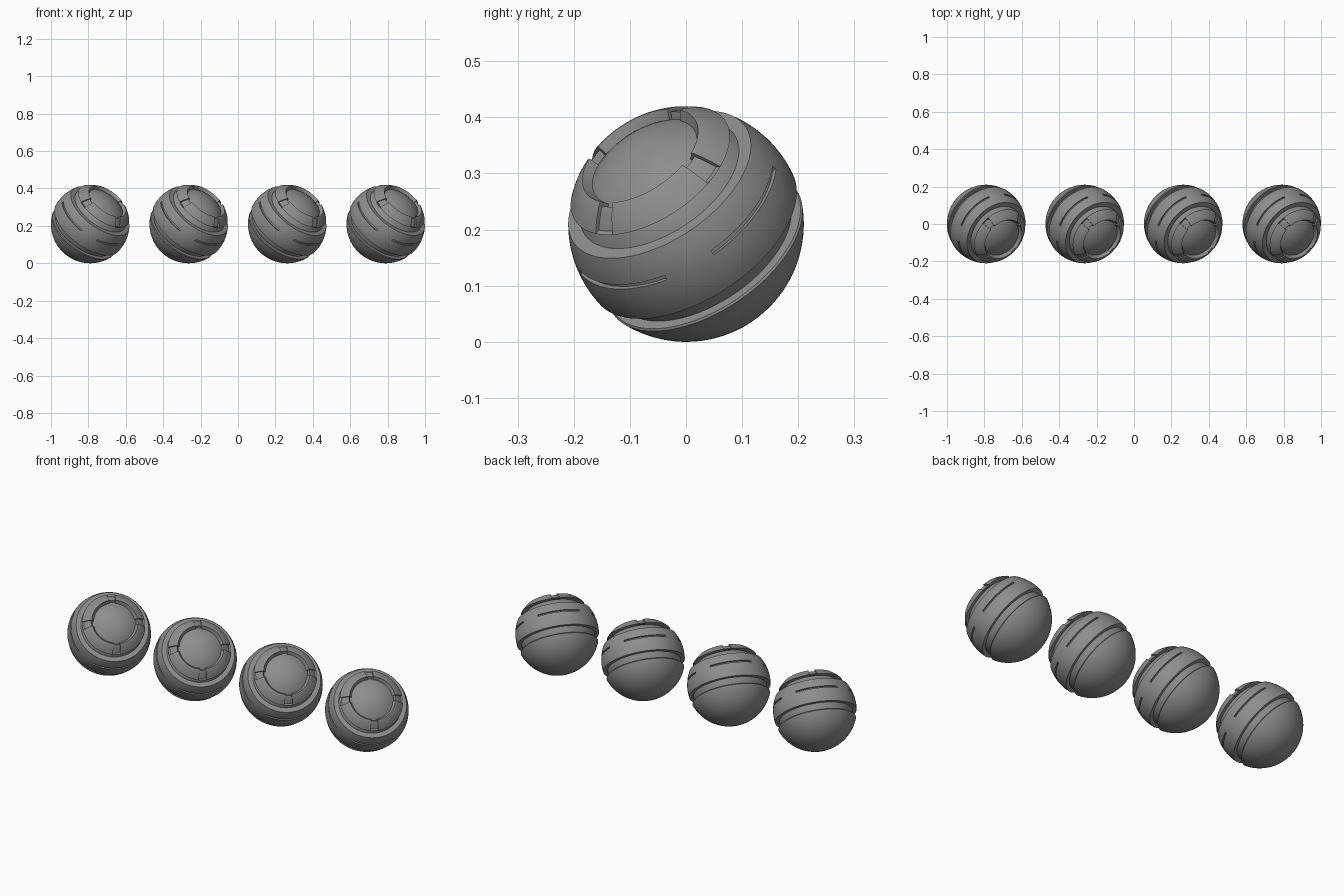
import bpy, bmesh, math
from mathutils import Matrix, Vector

if "Cube" in bpy.data.objects:
    bpy.data.objects.remove(bpy.data.objects["Cube"])

R = 0.21          # outer shell radius
CORE = 0.189      # inner ball radius
SEGS = 120

grey = bpy.data.materials.new("mid_grey")
grey.use_nodes = True
grey.diffuse_color = (0.27, 0.27, 0.27, 1)
grey.node_tree.nodes["Principled BSDF"].inputs["Base Color"].default_value = (0.27, 0.27, 0.27, 1)


def arc(radius, h0, h1, steps):
    """Profile points (r, h) on a sphere between two heights."""
    a0, a1 = math.asin(h0 / radius), math.asin(h1 / radius)
    angles = [a0 + (a1 - a0) * i / steps for i in range(steps + 1)]
    return [(radius * math.cos(a), radius * math.sin(a)) for a in angles]


def lathe(profile, closed):
    """Spin a profile about the local z axis."""
    bm = bmesh.new()
    verts = [bm.verts.new((r, 0, h)) for r, h in profile]
    pairs = list(zip(verts, verts[1:]))
    if closed:
        pairs.append((verts[-1], verts[0]))
    edges = [bm.edges.new(p) for p in pairs]
    bmesh.ops.spin(bm, geom=verts + edges, cent=(0, 0, 0), axis=(0, 0, 1),
                   angle=math.tau, steps=SEGS, use_merge=True)
    bmesh.ops.remove_doubles(bm, verts=bm.verts, dist=0.0002)
    bmesh.ops.recalc_face_normals(bm, faces=bm.faces)
    return bm


def recess(bm, half_angle, depth, rule):
    """Sink faces in four evenly spaced angular windows."""
    faces = []
    for f in bm.faces:
        c = f.calc_center_median()
        turn = (math.degrees(math.atan2(c.y, c.x)) - 35 + 45) % 90 - 45
        if abs(turn) < half_angle and rule(c):
            faces.append(f)
    bmesh.ops.inset_region(bm, faces=faces, thickness=0.0004, depth=-depth,
                           use_even_offset=True)


def to_mesh(bm, name):
    mesh = bpy.data.meshes.new(name)
    bm.to_mesh(mesh)
    bm.free()
    mesh.materials.append(grey)
    return mesh


parts = {}

# Inner ball, seen as the lens and in the grooves
parts["inner_ball"] = to_mesh(lathe(arc(CORE, -CORE, CORE, 40), False), "inner_ball")

# Back bowl with a flat rim
bowl = arc(R, -R, -0.072, 24) + [(0.195, -0.068), (0.16, -0.068)]
parts["back_bowl"] = to_mesh(lathe(bowl, False), "back_bowl")

# Middle band with four long slots
band = ([(0.165, -0.03)] + arc(R, -0.03, 0.043, 6) + arc(R, 0.052, 0.1, 5)
        + [(0.16, 0.1)])
bm = lathe(band, True)
recess(bm, 31, 0.008, lambda c: 0.045 < c.z < 0.05 and c.xy.length > 0.19)
parts["middle_band"] = to_mesh(bm, "middle_band")

# Front lip with four notches
lip = ([(0.125, 0.135)] + arc(R, 0.135, 0.17, 4)
       + [(0.117, 0.173), (0.104, 0.154)])
bm = lathe(lip, True)
recess(bm, 7.5, 0.007, lambda c: c.z > 0.137 and c.length > 0.19)
parts["front_lip"] = to_mesh(bm, "front_lip")

# Tilted frame: local z is the viewing axis of each ball
axis = Vector((0.53, -0.47, 0.70)).normalized()
side = Vector((0, -axis.z, axis.y)).normalized() * -1
tilt = Matrix((side, axis.cross(side), axis)).transposed().to_4x4()

# Four identical balls in a row
for i in range(4):
    place = Matrix.Translation(((i - 1.5) * 2 * (1 - R) / 3, 0, R)) @ tilt
    for name, mesh in parts.items():
        obj = bpy.data.objects.new(f"{name}_{i + 1}", mesh)
        bpy.context.collection.objects.link(obj)
        obj.matrix_world = place

# Smooth curved surfaces, keep steps sharp
bpy.ops.object.select_all(action='DESELECT')
for name in parts:
    obj = bpy.data.objects[f"{name}_1"]
    obj.select_set(True)
    bpy.context.view_layer.objects.active = obj
bpy.ops.object.shade_smooth_by_angle(angle=math.radians(30))
